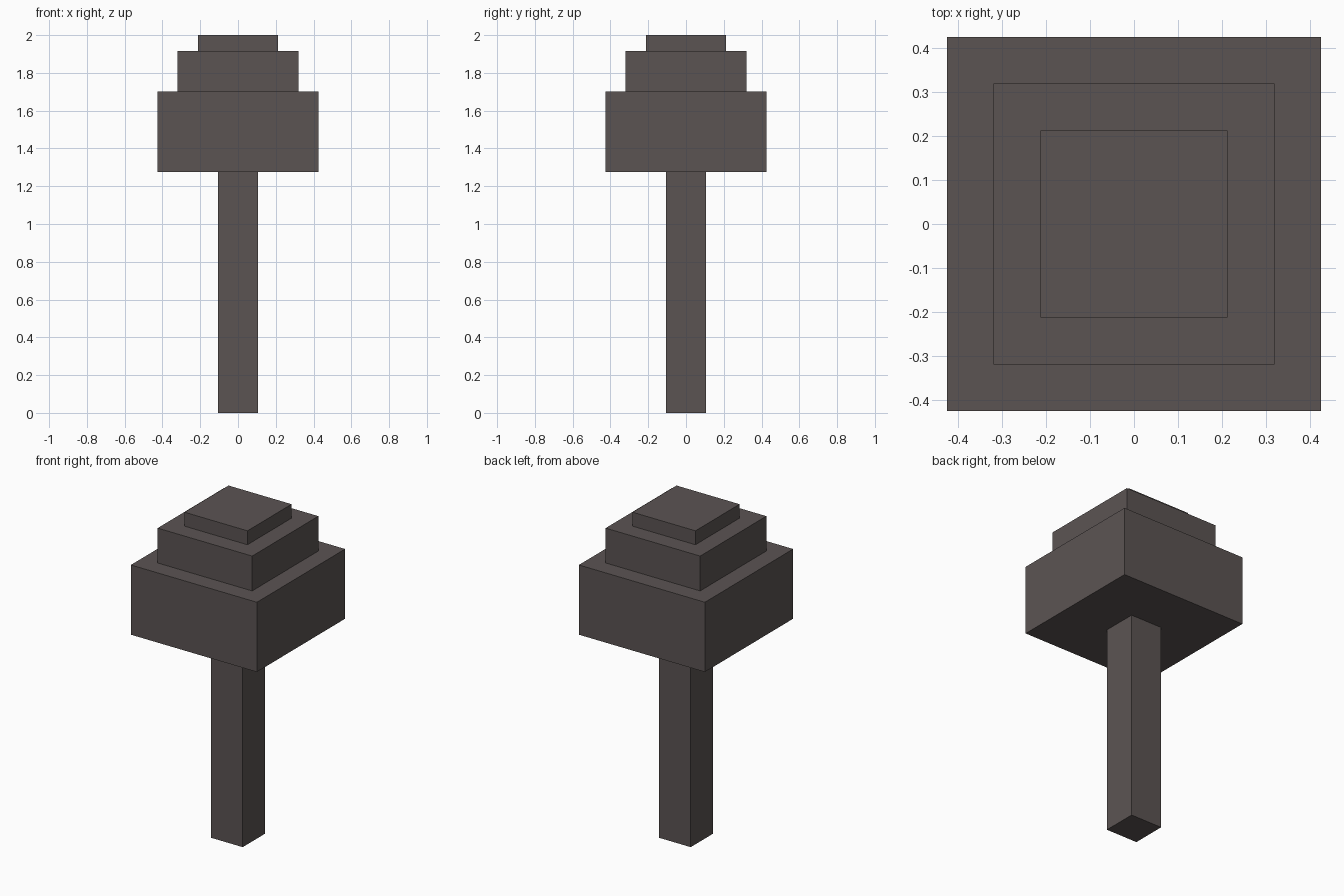
import bpy

if "Cube" in bpy.data.objects:
    bpy.data.objects.remove(bpy.data.objects["Cube"])

U = 2 / 9.4  # model unit: stacked heights are 6 + 2 + 1 + 0.4

# One dark warm grey for everything
grey = bpy.data.materials.new("dark_warm_grey")
grey.diffuse_color = (0.105, 0.088, 0.086, 1)
grey.use_nodes = True
grey.node_tree.nodes["Principled BSDF"].inputs["Base Color"].default_value = grey.diffuse_color


def block(name, width, height, base):
    """Square block resting at the given base height, all in units."""
    bpy.ops.mesh.primitive_cube_add(size=1, location=(0, 0, (base + height / 2) * U))
    ob = bpy.context.object
    ob.name = name
    ob.scale = (width * U, width * U, height * U)
    bpy.ops.object.transform_apply(location=False, rotation=False, scale=True)
    ob.data.materials.append(grey)
    return base + height


# Post and stepped head, stacked upwards
z = 0
for name, width, height in (("post", 1, 6), ("head_lower_tier", 4, 2),
                            ("head_middle_tier", 3, 1), ("head_top_cap", 2, 0.4)):
    z = block(name, width, height, z)
